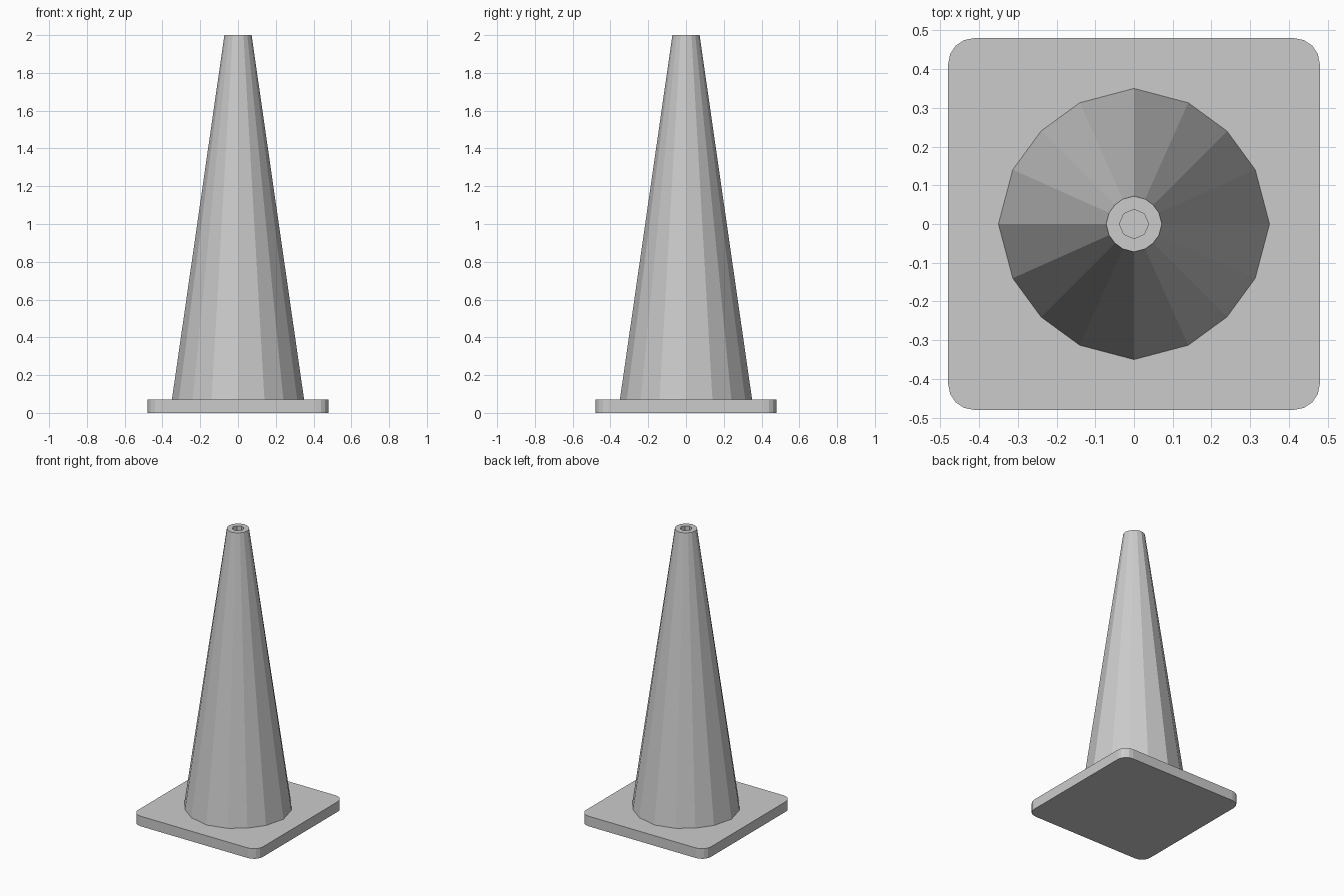
import bpy, bmesh
from math import sin, cos, radians

if "Cube" in bpy.data.objects:
    bpy.data.objects.remove(bpy.data.objects["Cube"], do_unlink=True)

grey = bpy.data.materials.new("plain grey")
grey.use_nodes = True
colour = (0.6, 0.6, 0.6, 1)
grey.diffuse_color = colour
grey.node_tree.nodes["Principled BSDF"].inputs["Base Color"].default_value = colour

BASE_TOP, TOP = 0.07, 2.0


def finish(name, bm):
    bmesh.ops.recalc_face_normals(bm, faces=bm.faces)
    mesh = bpy.data.meshes.new(name)
    bm.to_mesh(mesh)
    bm.free()
    mesh.materials.append(grey)
    obj = bpy.data.objects.new(name, mesh)
    bpy.context.collection.objects.link(obj)
    return obj


def ring(bm, radius, z, quarter):
    """Closed ring of vertices; quarter lists (angle, radius factor) for 90 degrees."""
    return [bm.verts.new((radius * f * cos(radians(a + q)), radius * f * sin(radians(a + q)), z))
            for q in (0, 90, 180, 270) for a, f in quarter]


def bridge(bm, low, high):
    n = len(low)
    for i in range(n):
        j = (i + 1) % n
        bm.faces.new((low[i], low[j], high[j], high[i]))


# Square base plate with rounded corners
bm = bmesh.new()
bmesh.ops.create_cube(bm, size=1)
for v in bm.verts:
    v.co = (v.co.x * 0.96, v.co.y * 0.96, (v.co.z + 0.5) * BASE_TOP)
uprights = [e for e in bm.edges if abs(e.verts[0].co.z - e.verts[1].co.z) > 0.01]
bmesh.ops.bevel(bm, geom=uprights, offset=0.067, segments=4, profile=0.5, affect='EDGES')
finish("base_plate", bm)

# Tapered sixteen-sided body with an eight-sided bore in its top
bm = bmesh.new()
sixteen = [(0, 1), (24.1, 0.98), (45, 0.97), (65.9, 0.98)]
eight = [(0, 1), (45, 0.98)]
foot = ring(bm, 0.35, BASE_TOP, sixteen)
rim = ring(bm, 0.072, TOP, sixteen)
bore_top = ring(bm, 0.038, TOP, eight)
bore_floor = ring(bm, 0.038, BASE_TOP, eight)
bridge(bm, foot, rim)
bridge(bm, bore_floor, bore_top)
bm.faces.new(bore_floor)
# Flat rim between the outer ring and the bore
for i in range(8):
    j = (i + 1) % 8
    a, b, c = rim[2 * i], rim[2 * i + 1], rim[(2 * i + 2) % 16]
    bm.faces.new((bore_top[i], a, b))
    bm.faces.new((bore_top[i], b, c, bore_top[j]))
finish("cone_body", bm)
